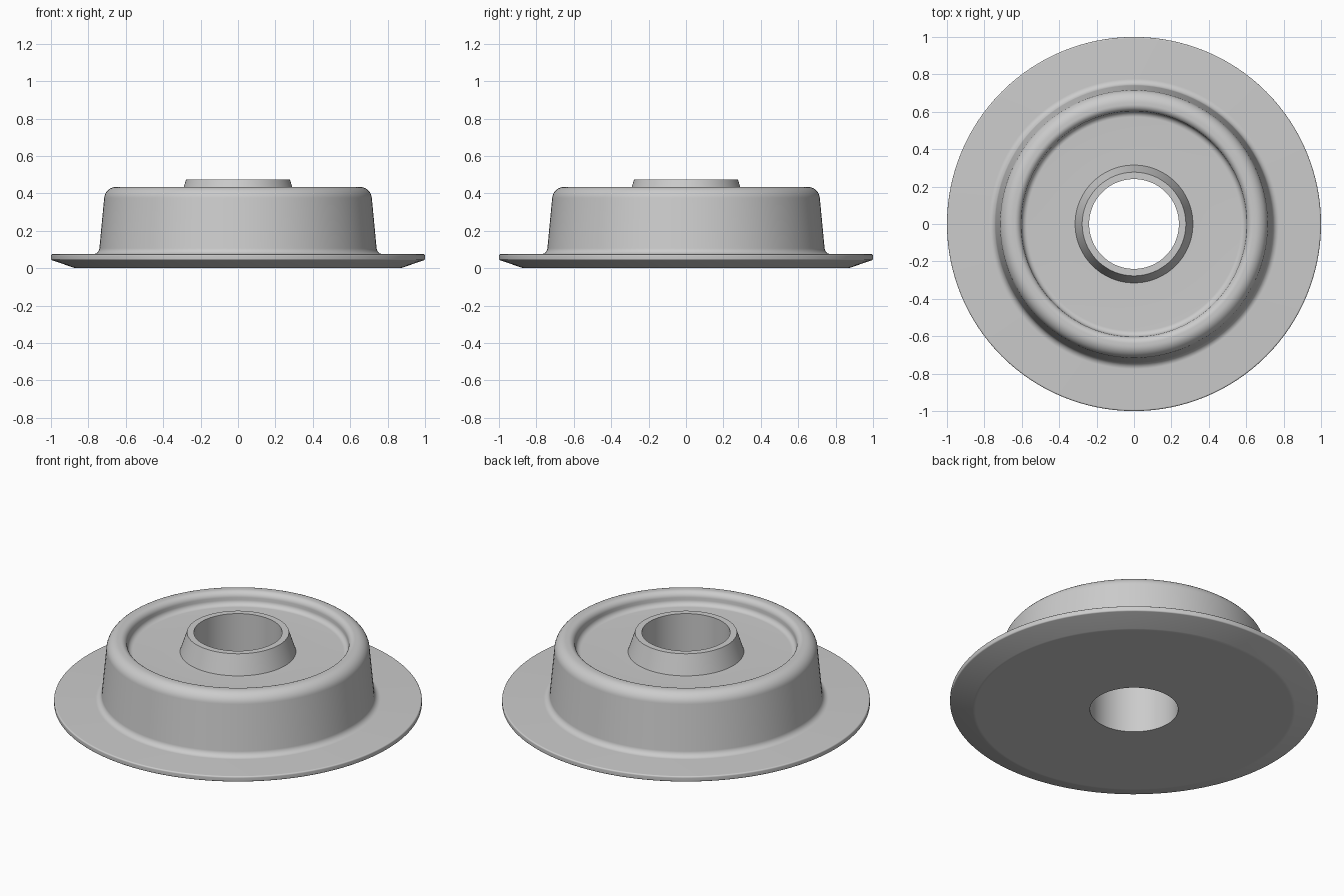
import bpy, bmesh, math
from mathutils import Vector

if "Cube" in bpy.data.objects:
    bpy.data.objects.remove(bpy.data.objects["Cube"], do_unlink=True)

SIDES = 128

grey = bpy.data.materials.new("light grey metal")
grey.use_nodes = True
grey.diffuse_color = (0.6, 0.6, 0.6, 1)
grey.node_tree.nodes["Principled BSDF"].inputs["Base Color"].default_value = (0.6, 0.6, 0.6, 1)


def rounded(corners, steps=8):
    """Fillet each (radius, z, fillet) corner of a closed profile."""
    points = []
    for i, (r, z, fillet) in enumerate(corners):
        p = Vector((r, z))
        if not fillet:
            points.append(p)
            continue
        a = (Vector(corners[i - 1][:2]) - p).normalized()
        b = (Vector(corners[(i + 1) % len(corners)][:2]) - p).normalized()
        half = a.angle(b) / 2
        centre = p + (a + b).normalized() * fillet / math.sin(half)
        reach = fillet / math.tan(half)
        start, end = p + a * reach - centre, p + b * reach - centre
        for s in range(steps + 1):
            arm = start.lerp(end, s / steps).normalized() * fillet
            points.append(centre + arm)
    return points


def lathe(name, profile):
    """Spin a closed profile about z into a solid ring."""
    bm = bmesh.new()
    rings = []
    for k in range(SIDES):
        t = math.tau * k / SIDES
        rings.append([bm.verts.new((p.x * math.cos(t), p.x * math.sin(t), p.y)) for p in profile])
    n = len(profile)
    for k in range(SIDES):
        here, there = rings[k], rings[(k + 1) % SIDES]
        for j in range(n):
            m = (j + 1) % n
            bm.faces.new((here[j], there[j], there[m], here[m]))
    bmesh.ops.recalc_face_normals(bm, faces=bm.faces)
    mesh = bpy.data.meshes.new(name)
    bm.to_mesh(mesh)
    bm.free()
    mesh.materials.append(grey)
    ob = bpy.data.objects.new(name, mesh)
    bpy.context.collection.objects.link(ob)
    bpy.ops.object.select_all(action="DESELECT")
    ob.select_set(True)
    bpy.context.view_layer.objects.active = ob
    bpy.ops.object.shade_smooth_by_angle(angle=math.radians(30))
    return ob


# Flange, raised drum, dished top and collar around the bore, as one turned body
lathe("flanged_hub", rounded([
    (0.24, 0, 0),           # bore, bottom
    (0.87, 0, 0.05),        # underside
    (1.0, 0.045, 0.008),    # bevelled rim
    (1.0, 0.075, 0.008),
    (0.744, 0.075, 0.035),  # foot of drum
    (0.71, 0.435, 0.065),   # drum shoulder
    (0.605, 0.435, 0.035),  # inner lip
    (0.6, 0.36, 0.03),      # dished floor
    (0.315, 0.36, 0),       # collar foot
    (0.277, 0.475, 0),      # collar top
    (0.24, 0.475, 0),       # bore, top
]))
